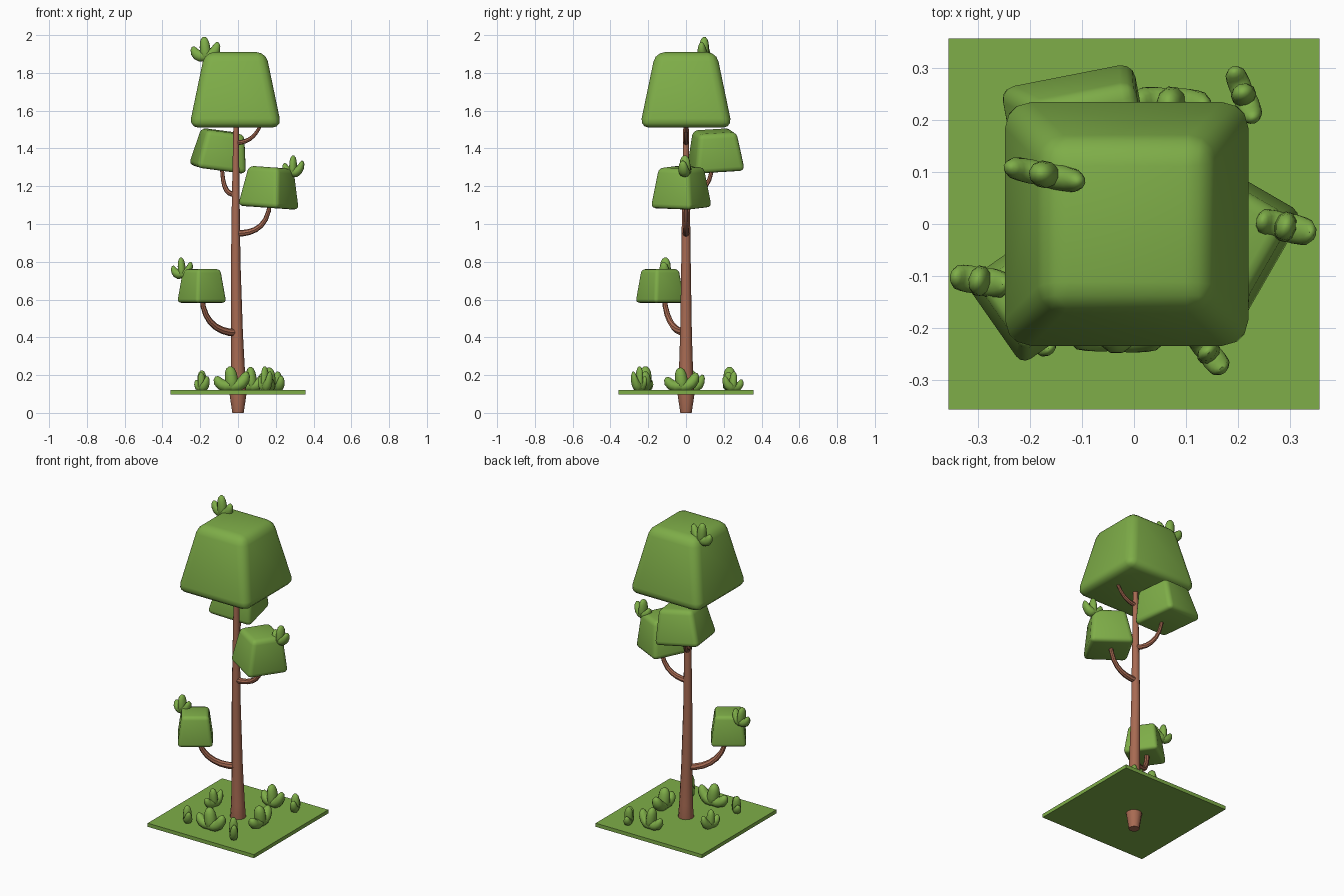
import bpy, bmesh, math
from mathutils import Vector, Matrix

if "Cube" in bpy.data.objects:
    bpy.data.objects.remove(bpy.data.objects["Cube"])


def material(name, rgb):
    m = bpy.data.materials.new(name)
    m.use_nodes = True
    m.diffuse_color = (*rgb, 1)
    m.node_tree.nodes["Principled BSDF"].inputs["Base Color"].default_value = (*rgb, 1)
    return m


LEAF = material("leaf green", (0.21, 0.42, 0.065))
BARK = material("bark brown", (0.39, 0.145, 0.085))


def make_object(name, bm, mat, smooth=True, angle=40):
    bmesh.ops.recalc_face_normals(bm, faces=bm.faces)
    mesh = bpy.data.meshes.new(name)
    bm.to_mesh(mesh)
    bm.free()
    mesh.materials.append(mat)
    ob = bpy.data.objects.new(name, mesh)
    bpy.context.collection.objects.link(ob)
    if smooth:
        bpy.ops.object.select_all(action='DESELECT')
        ob.select_set(True)
        bpy.context.view_layer.objects.active = ob
        bpy.ops.object.shade_smooth_by_angle(angle=math.radians(angle))
    return ob


def tube(bm, path, radii, sides=10):
    """Sweep a ring with changing radius along a path and cap both ends."""
    path = [Vector(p) for p in path]
    rings = []
    for i, (p, r) in enumerate(zip(path, radii)):
        along = path[min(i + 1, len(path) - 1)] - path[max(i - 1, 0)]
        along.normalize()
        helper = Vector((0, 1, 0)) if abs(along.y) < 0.9 else Vector((1, 0, 0))
        u = along.cross(helper).normalized()
        v = along.cross(u)
        rings.append([bm.verts.new(p + r * (u * math.cos(a) + v * math.sin(a)))
                      for a in (math.tau * k / sides for k in range(sides))])
    for lo, hi in zip(rings, rings[1:]):
        for k in range(sides):
            n = (k + 1) % sides
            bm.faces.new((lo[k], lo[n], hi[n], hi[k]))
    bm.faces.new(rings[0])
    bm.faces.new(rings[-1])


def bezier(a, b, c, d, t):
    s = 1 - t
    return (Vector(a) * s**3 + Vector(b) * 3 * s * s * t
            + Vector(c) * 3 * s * t * t + Vector(d) * t**3)


def crown(name, centre, half, height, taper, bevel, spin=0, tilt=(0, 0)):
    """Rounded block of foliage, narrower at the top."""
    bm = bmesh.new()
    bmesh.ops.create_cube(bm, size=2)
    for v in bm.verts:
        k = half * (taper if v.co.z > 0 else 1)
        v.co = Vector((v.co.x * k, v.co.y * k, v.co.z * height / 2))
    bmesh.ops.bevel(bm, geom=bm.edges[:], offset=bevel, segments=3,
                    profile=0.5, affect='EDGES')
    turn = (Matrix.Rotation(math.radians(tilt[1]), 4, 'Y')
            @ Matrix.Rotation(math.radians(tilt[0]), 4, 'X')
            @ Matrix.Rotation(math.radians(spin), 4, 'Z'))
    bm.transform(Matrix.Translation(centre) @ turn)
    make_object(name, bm, LEAF, angle=60)


def horn(bm, path, radius):
    """Rounded lobe of a leaf clump."""
    pts = [bezier(*[(x, 0, z) for x, z in path], t)
           for t in (0, 0.05, 0.2, 0.4, 0.6, 0.78, 0.92, 1)]
    tube(bm, pts, [radius * f for f in (0.4, 0.75, 1, 1.05, 1, 0.9, 0.65, 0.25)])


def clump(name, base, spin, width=1, height=1, depth=0.8, lean=0):
    """Three-lobed leaf clump standing on its base point."""
    bm = bmesh.new()
    horn(bm, [(0.03, 0.04), (-0.04, 0.02), (-0.075, 0.03), (-0.085, 0.085)], 0.031)
    horn(bm, [(-0.03, 0.035), (0.03, 0.02), (0.065, 0.04), (0.078, 0.11)], 0.033)
    horn(bm, [(0, 0.01), (0, 0.05), (-0.01, 0.09), (-0.012, 0.14)], 0.034)
    bm.transform(Matrix.Translation(base)
                 @ Matrix.Rotation(math.radians(spin), 4, 'Z')
                 @ Matrix.Rotation(math.radians(lean), 4, 'Y')
                 @ Matrix.Diagonal((width, depth, height, 1)))
    make_object(name, bm, LEAF, angle=60)


# ground slab
bm = bmesh.new()
bmesh.ops.create_cube(bm, size=1)
bm.transform(Matrix.Translation((0, 0, 0.109)) @ Matrix.Diagonal((0.716, 0.716, 0.022, 1)))
make_object("ground_slab", bm, LEAF, smooth=False)

# trunk, with its stub below the slab
bm = bmesh.new()
tube(bm, [(0, 0, 0), (0, 0, 0.1), (0, 0, 0.2), (-0.005, 0, 0.42),
          (-0.012, 0, 0.8), (-0.012, 0, 1.1), (-0.01, 0, 1.6)],
     [0.03, 0.045, 0.038, 0.031, 0.025, 0.021, 0.013], sides=12)
make_object("trunk", bm, BARK)

# branches
branches = {
    "low_branch": ((-0.005, 0, 0.425), (-0.1, -0.05, 0.42), (-0.19, -0.11, 0.48), (-0.19, -0.115, 0.62), 0.021),
    "middle_branch": ((-0.01, 0, 0.95), (0.07, 0, 0.95), (0.165, 0, 0.97), (0.17, 0, 1.13), 0.018),
    "back_branch": ((-0.01, 0, 1.16), (-0.06, 0.06, 1.15), (-0.085, 0.14, 1.19), (-0.085, 0.14, 1.33), 0.016),
    "top_branch": ((-0.01, 0, 1.43), (0.05, 0, 1.43), (0.1, 0, 1.46), (0.13, 0, 1.55), 0.013),
}
for name, (a, b, c, d, r) in branches.items():
    bm = bmesh.new()
    steps = [i / 7 for i in range(8)]
    tube(bm, [bezier(a, b, c, d, t) for t in steps], [r * (1 - 0.4 * t) for t in steps], 8)
    make_object(name, bm, BARK)

# foliage blocks
crown("top_crown", (-0.014, 0, 1.71), 0.245, 0.4, 0.66, 0.05)
crown("back_crown", (-0.095, 0.155, 1.39), 0.135, 0.205, 0.76, 0.027, 11, (2, 8))
crown("side_crown", (0.168, -0.025, 1.193), 0.125, 0.215, 0.75, 0.026, -30, (0, 4))
crown("low_crown", (-0.192, -0.137, 0.672), 0.099, 0.178, 0.77, 0.02, 35)

# leaf clumps on the foliage
clump("top_crown_leaves", (-0.17, 0.095, 1.86), -12, 0.82, 0.93, 0.75)
clump("side_crown_leaves", (0.29, -0.005, 1.25), -14, 0.6, 0.8, 0.85, 5)
clump("low_crown_leaves", (-0.295, -0.11, 0.71), -10, 0.6, 0.8, 0.85)

# leaf clumps on the ground: x, y, spin, width, height
ground_leaves = [
    (-0.19, -0.215, -45, 0.5, 0.72),
    (-0.03, -0.215, 0, 0.98, 0.95),
    (0.145, -0.25, -50, 0.5, 0.95),
    (0.165, -0.02, 90, 0.95, 0.9),
    (0.075, 0.23, -5, 0.8, 0.93),
    (0.212, 0.247, -68, 0.6, 0.75),
    (-0.19, 0.04, 75, 0.65, 0.8),
]
for i, (x, y, spin, w, h) in enumerate(ground_leaves):
    clump(f"ground_leaves_{i + 1}", (x, y, 0.113), spin, w, h, 0.7 if w < 0.7 else 1)
